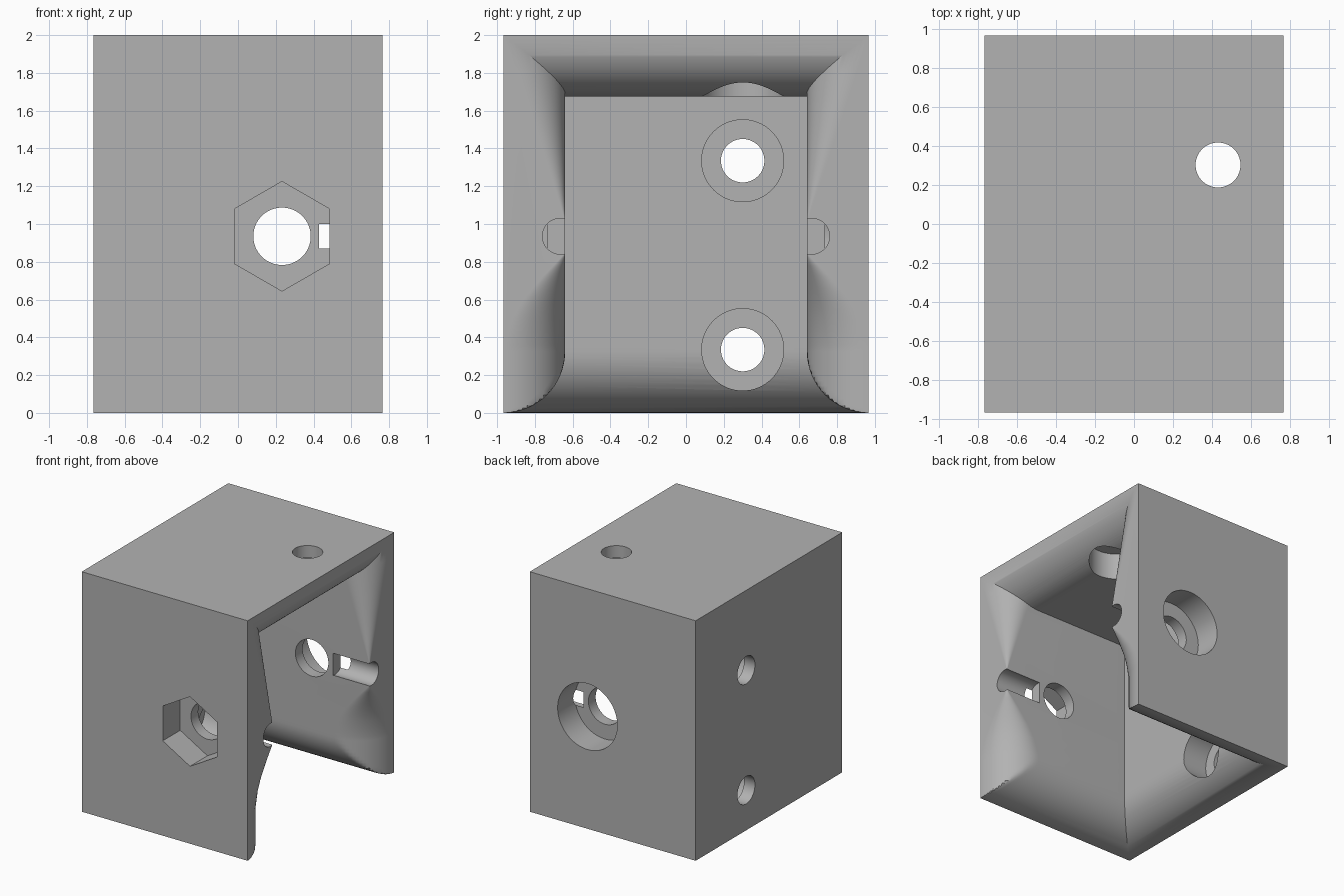
import bpy, bmesh, math
from mathutils import Matrix

cube = bpy.data.objects.get("Cube")
if cube:
    bpy.data.objects.remove(cube, do_unlink=True)

HX, HY, H = 0.765, 0.965, 2.0      # half width, half depth, height
R = 0.325                          # wall thickness and edge rounding
IY = HY - R                        # inner half depth
BX, BZ = 0.233, 0.935              # main bore axis

grey = bpy.data.materials.new("plain grey")
grey.use_nodes = True
grey.diffuse_color = (0.448, 0.448, 0.448, 1)
grey.node_tree.nodes["Principled BSDF"].inputs["Base Color"].default_value = (0.448, 0.448, 0.448, 1)


def make(name, bm):
    bmesh.ops.recalc_face_normals(bm, faces=bm.faces[:])
    me = bpy.data.meshes.new(name)
    bm.to_mesh(me)
    bm.free()
    me.materials.append(grey)
    ob = bpy.data.objects.new(name, me)
    bpy.context.collection.objects.link(ob)
    return ob


def loft(name, rings):
    """Closed solid through rings of equal point count."""
    bm = bmesh.new()
    rows = [[bm.verts.new(p) for p in ring] for ring in rings]
    n = len(rows[0])
    for a, b in zip(rows, rows[1:]):
        for i in range(n):
            j = (i + 1) % n
            bm.faces.new((a[i], a[j], b[j], b[i]))
    bm.faces.new(rows[0][::-1])
    bm.faces.new(rows[-1])
    return make(name, bm)


def rod(name, axis, lo, hi, center, r, sides=64):
    """Cylinder or prism along an axis from lo to hi; center gives the other two coordinates."""
    rings = []
    for t in (lo, hi):
        ring = []
        for k in range(sides):
            a = 2 * math.pi * k / sides + math.pi / 2
            p = [center[0] + r * math.cos(a), center[1] + r * math.sin(a)]
            p.insert("xyz".index(axis), t)
            ring.append(p)
        rings.append(ring)
    return loft(name, rings)


def boolean(ob, cutter, op="DIFFERENCE"):
    cutter.hide_render = True
    mod = ob.modifiers.new("cut", "BOOLEAN")
    mod.operation, mod.solver, mod.object = op, "EXACT", cutter
    bpy.context.view_layer.objects.active = ob
    bpy.ops.object.modifier_apply(modifier=mod.name)
    bpy.data.objects.remove(cutter, do_unlink=True)


# Rounding radius of the side wall ends, zero beside the slots
RADII = [(-1, R), (0.36, R), (0.5, 0.28), (0.6, 0.22), (0.72, 0.12),
         (0.84, 0.004), (1.03, 0.004), (2.0, R), (3, R)]


def end_radius(z):
    for (z0, r0), (z1, r1) in zip(RADII, RADII[1:]):
        if z <= z1:
            return r0 + (r1 - r0) * (z - z0) / (z1 - z0)


def cavity_ring(z, e):
    """Horizontal section: e is how far the bottom rounding opens the walls."""
    r = end_radius(z)
    half = []
    for k in range(21):
        a = math.pi / 2 * k / 20
        y = max(IY + e, IY + r * (1 - math.cos(a)))
        half.append((HX - r + r * math.sin(a), min(y, HY - 0.003)))
    half.append((HX + 0.15, half[-1][1]))
    half.insert(0, (-HX + R - e, IY + e))
    return [(x, y, z) for x, y in half] + [(x, -y, z) for x, y in reversed(half)]


# Cavity with rounded bottom edges and flared open side
EMAX = R - 0.003
rings = [cavity_ring(-0.1, EMAX)]
for k in range(17):
    a = math.pi / 2 * k / 16
    rings.append(cavity_ring(R * (1 - math.cos(a)), min(EMAX, R * (1 - math.sin(a)))))
for z in (0.36, 0.43, 0.5, 0.55, 0.6, 0.66, 0.72, 0.78, 0.84, 1.03, 1.2, 1.4, 1.6, 1.8, 2.0, 2.2):
    rings.append(cavity_ring(z, 0))
cavity = loft("cavity_cutter", rings)

# Ceiling of the cavity, curving up to the top edge at the open side
roof = [(-1, -0.3), (-1, H - R)]
for k in range(25):
    a = math.pi / 2 * k / 24
    roof.append((HX - R + R * math.sin(a), min(H - 0.003, H - R * math.cos(a))))
roof += [(1.2, H - 0.003), (1.2, -0.3)]
ceiling = loft("ceiling_limit", [[(x, y, z) for x, z in roof] for y in (-1.3, 1.3)])
boolean(cavity, ceiling, "INTERSECT")

# Outer block
bm = bmesh.new()
bmesh.ops.create_cube(bm, size=1, matrix=Matrix.Translation((0, 0, H / 2)) @
                      Matrix.Diagonal((2 * HX, 2 * HY, H, 1)))
body = make("corner_bracket", bm)
boolean(body, cavity)

# Main bore, hexagonal pocket in front and round pocket behind
boolean(body, rod("bore", "y", -1.2, 1.2, (BX, BZ), 0.152))
boolean(body, rod("hex_pocket", "y", -1.2, -0.735, (BX, BZ), 0.29, 6))
boolean(body, rod("round_pocket", "y", 0.735, 1.2, (BX, BZ), 0.275))

# Round slots running to the open side
for s in (-1, 1):
    boolean(body, rod("slot", "x", 0.43, 1.0, (s * 0.665, BZ), 0.095, 48))

# Screw holes with inner counterbores: two in the left wall, one in the top
for z in (0.335, 1.335):
    boolean(body, rod("wall_hole", "x", -1.0, -0.3, (0.3, z), 0.115))
    boolean(body, rod("wall_counterbore", "x", -HX + 0.1, -0.3, (0.3, z), 0.217))
boolean(body, rod("top_hole", "z", 1.5, 2.2, (0.43, 0.302), 0.115))
boolean(body, rod("top_counterbore", "z", 1.5, H - 0.1, (0.43, 0.302), 0.217))

# Smooth rounded surfaces, sharp edges kept
bpy.ops.object.select_all(action="DESELECT")
body.select_set(True)
bpy.context.view_layer.objects.active = body
bpy.ops.object.shade_smooth_by_angle(angle=math.radians(30))
